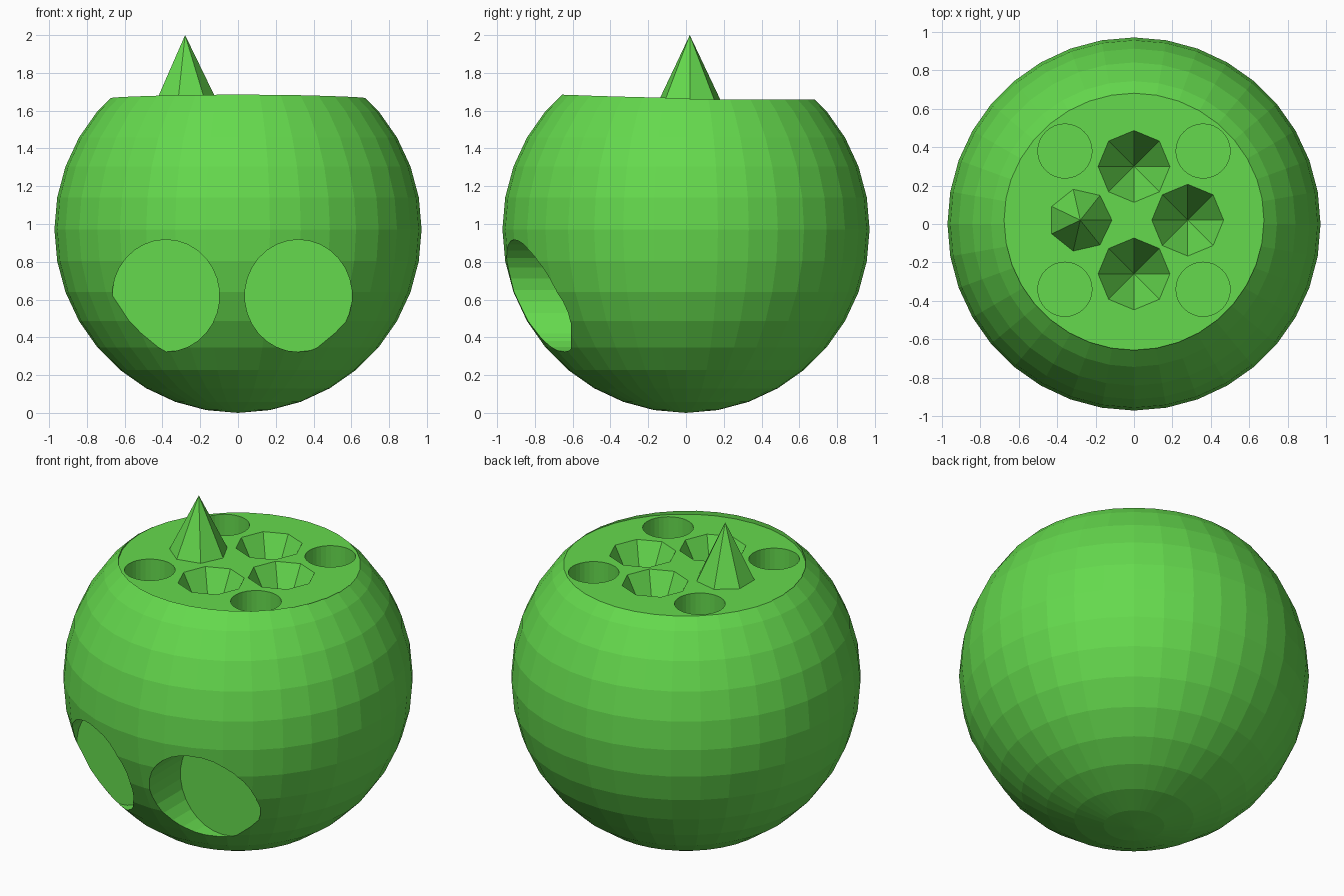
import bpy
from math import pi

if "Cube" in bpy.data.objects:
    bpy.data.objects.remove(bpy.data.objects["Cube"])

R = 0.972          # ball radius, also centre height
FLOOR = 1.66       # height of the flat top
CY = 0.02          # centre of the top pattern in y

green = bpy.data.materials.new("green")
green.diffuse_color = (0.13, 0.70, 0.075, 1)
green.use_nodes = True
green.node_tree.nodes["Principled BSDF"].inputs["Base Color"].default_value = green.diffuse_color


def cylinder(name, loc, r, depth, sides, rot=(0, 0, 0), scale=(1, 1, 1)):
    bpy.ops.mesh.primitive_cylinder_add(vertices=sides, radius=r, depth=depth,
                                        location=loc, rotation=rot)
    ob = bpy.context.object
    ob.name = name
    ob.scale = scale
    return ob


def cone(name, x, y, z0, r1, r2, height, sides):
    """Vertical cone starting at z0, with a corner pointing along +x."""
    bpy.ops.mesh.primitive_cone_add(vertices=sides, radius1=r1, radius2=r2, depth=height,
                                    location=(x, y, z0 + height / 2),
                                    rotation=(0, 0, -pi / 2))
    ob = bpy.context.object
    ob.name = name
    return ob


def cut(body, cutter):
    """Subtract a cutter from the body and remove the cutter."""
    cutter.hide_render = True
    mod = body.modifiers.new("cut", 'BOOLEAN')
    mod.operation = 'DIFFERENCE'
    mod.solver = 'EXACT'
    mod.object = cutter
    bpy.context.view_layer.update()
    bpy.context.view_layer.objects.active = body
    bpy.ops.object.modifier_apply(modifier=mod.name)
    bpy.data.objects.remove(cutter, do_unlink=True)


# Faceted ball
bpy.ops.mesh.primitive_uv_sphere_add(segments=36, ring_count=18, radius=R, location=(0, 0, R))
ball = bpy.context.object
ball.name = "ball_body"
ball.data.materials.append(green)

# Flat round seat on top, slightly off centre so a thin rim stays at the front
cut(ball, cylinder("top_cutter", (0, CY, FLOOR + 0.3), 0.677, 0.6, 36))

# Four round sockets in the seat
SOCKET = 0.2
for sx in (-1, 1):
    for sy in (-1, 1):
        cut(ball, cylinder("socket_cutter", (sx * 0.36, CY + sy * 0.36, FLOOR + 0.1 - SOCKET / 2),
                           0.141, SOCKET + 0.2, 32))

# Three eight-sided conical pits, continued above the floor for a clean cut
PIT, PIT_R, OVER = 0.36, 0.187, 0.05
for x, y in ((0.28, 0), (0, 0.28), (0, -0.28)):
    cut(ball, cone("pit_cutter", x, CY + y, FLOOR - PIT, 0,
                   PIT_R * (PIT + OVER) / PIT, PIT + OVER, 8))

# Two flat-bottomed round recesses low on the front
for x in (-0.382, 0.32):
    cut(ball, cylinder("recess_cutter", (x, -0.61 - 0.3, 0.62), 1, 0.6, 30,
                       rot=(pi / 2, 0, 0), scale=(0.284, 0.297, 1)))

# Seven-sided spike matching the pits
SINK = 0.02
spike = cone("spike", -0.28, CY, FLOOR - SINK, 0.165 * (0.34 + SINK) / 0.34, 0, 0.34 + SINK, 7)
spike.data.materials.append(green)
